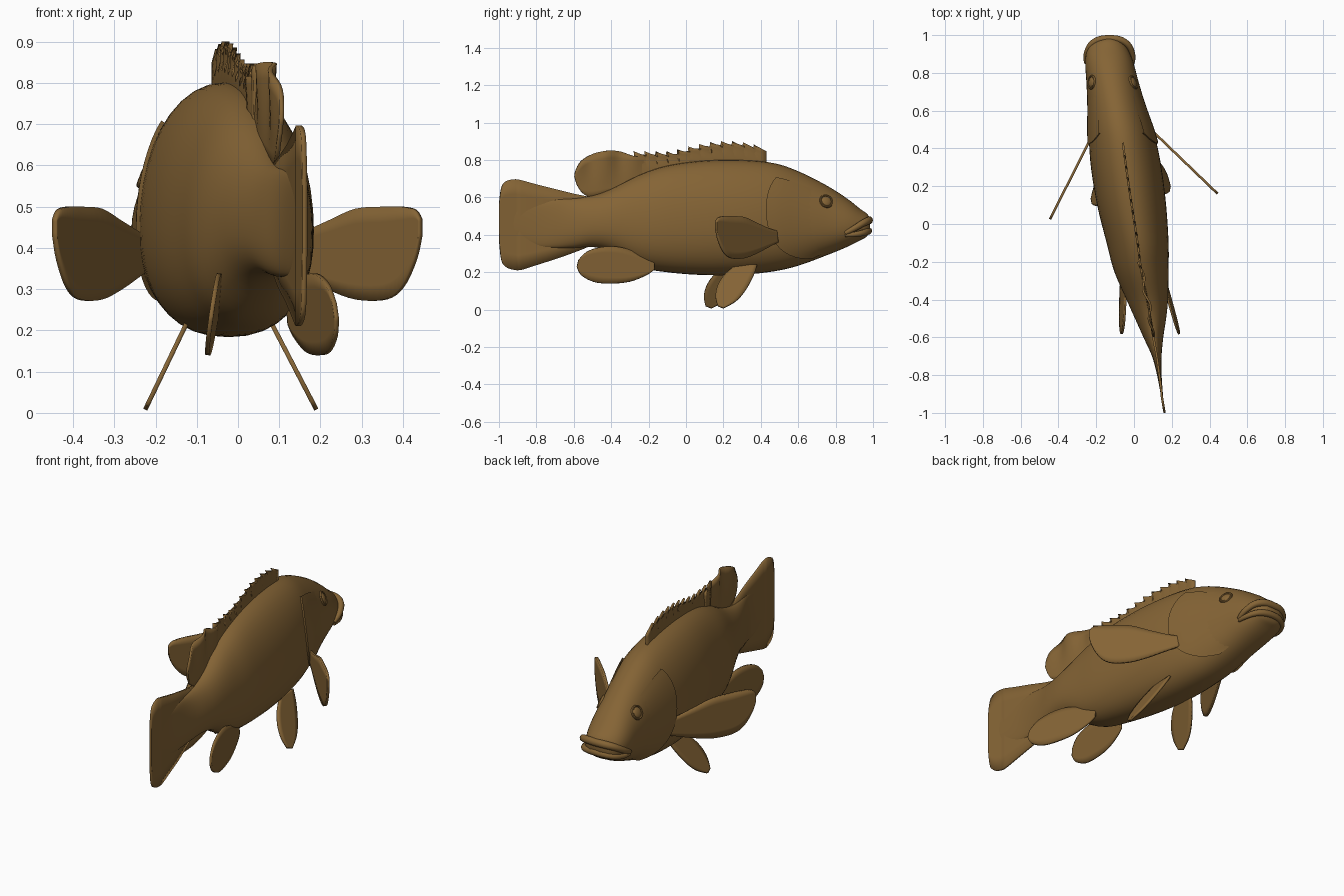
import bpy, bmesh, math
from mathutils import Vector

if "Cube" in bpy.data.objects:
    bpy.data.objects.remove(bpy.data.objects["Cube"])

skin = bpy.data.materials.new("olive_brown_skin")
skin.diffuse_color = (0.235, 0.128, 0.036, 1)
skin.use_nodes = True
skin.node_tree.nodes["Principled BSDF"].inputs["Base Color"].default_value = skin.diffuse_color


def smooth(pts, n):
    """Catmull-Rom resampling of a list of tuples."""
    out = []
    for i in range(len(pts) - 1):
        p0, p1 = pts[max(i - 1, 0)], pts[i]
        p2, p3 = pts[i + 1], pts[min(i + 2, len(pts) - 1)]
        for k in range(n):
            t = k / n
            out.append(tuple(
                0.5 * (2 * b + (c - a) * t + (2 * a - 5 * b + 4 * c - d) * t * t
                       + (3 * b - a - 3 * c + d) * t ** 3)
                for a, b, c, d in zip(p0, p1, p2, p3)))
    return out + [tuple(pts[-1])]


def finish(name, bm, angle=40):
    bmesh.ops.recalc_face_normals(bm, faces=bm.faces)
    me = bpy.data.meshes.new(name)
    bm.to_mesh(me)
    bm.free()
    me.materials.append(skin)
    ob = bpy.data.objects.new(name, me)
    bpy.context.collection.objects.link(ob)
    bpy.ops.object.select_all(action='DESELECT')
    ob.select_set(True)
    bpy.context.view_layer.objects.active = ob
    bpy.ops.object.shade_smooth_by_angle(angle=math.radians(angle))
    return ob


def grid(name, rows, closed=False, caps=False, thick=0):
    """Skin rows of points with quads."""
    bm = bmesh.new()
    vs = [[bm.verts.new(p) for p in r] for r in rows]
    m = len(rows[0])
    for a, b in zip(vs, vs[1:]):
        for j in range(m if closed else m - 1):
            k = (j + 1) % m
            bm.faces.new((a[j], a[k], b[k], b[j]))
    if caps:
        bm.faces.new(vs[0])
        bm.faces.new(vs[-1])
    ob = finish(name, bm)
    if thick:
        mod = ob.modifiers.new("thickness", 'SOLIDIFY')
        mod.thickness = thick
        mod.offset = 0
    return ob


def fin(name, pairs, place, thick=0.01, n=6):
    """Strip of (y, z) edge pairs placed in space by a function."""
    rows = []
    for ya, za, yb, zb in pairs:
        rows.append([place(ya + (yb - ya) * k / n, za + (zb - za) * k / n)
                     for k in range(n + 1)])
    return grid(name, rows, thick=thick)


# body stations: y, left x, right x, bottom z, top z
STATIONS = smooth([
    (.985, -.17, -.09, .425, .49), (.965, -.215, -.06, .39, .515),
    (.93, -.245, -.035, .37, .54), (.86, -.258, -.005, .335, .595),
    (.75, -.252, .025, .29, .665), (.6, -.245, .07, .235, .74),
    (.47, -.24, .11, .205, .783), (.3, -.228, .145, .187, .80),
    (.1, -.195, .17, .185, .797), (-.1, -.145, .183, .2, .77),
    (-.25, -.105, .183, .23, .72), (-.4, -.04, .18, .31, .645),
    (-.5, .005, .17, .335, .61), (-.6, .05, .155, .33, .595),
    (-.7, .095, .146, .33, .59), (-.8, .122, .146, .34, .57),
    (-.95, .15, .157, .4, .55)], 5)


def station(y):
    for a, b in zip(STATIONS, STATIONS[1:]):
        if a[0] >= y >= b[0]:
            t = (a[0] - y) / (a[0] - b[0])
            return [p + (q - p) * t for p, q in zip(a, b)]
    return STATIONS[0] if y > 0 else STATIONS[-1]


def skin_point(y, ang):
    """Point on the body; angle 0 is the right side, 90 the back."""
    _, xl, xr, zb, zt = station(y)
    zm = zb + .43 * (zt - zb)
    c, s = math.cos(ang), math.sin(ang)
    e = 1.0 if s > 0 else .87
    x = math.copysign(abs(c) ** e, c) * (xr - xl) / 2
    z = math.copysign(abs(s) ** e, s) * (zt - zm if s > 0 else zm - zb)
    return Vector(((xl + xr) / 2 + x, y, zm + z))


def skin_normal(y, ang):
    du = skin_point(y + .01, ang) - skin_point(y - .01, ang)
    dv = skin_point(y, ang + .02) - skin_point(y, ang - .02)
    return dv.cross(du).normalized() * -1


def axis_x(y):
    s = station(y)
    return (s[1] + s[2]) / 2


SEG = 40
grid("body", [[skin_point(s[0], 2 * math.pi * k / SEG) for k in range(SEG)]
              for s in STATIONS], closed=True, caps=True)


def outward(y, ang):
    n = skin_normal(y, ang)
    p = skin_point(y, ang) - Vector((axis_x(y), y, .47))
    return n if n.dot(p) > 0 else -n


# gill covers: raised plates that follow the head
for side, label in ((1, "right"), (-1, "left")):
    rows = []
    for i in range(21):
        a = math.radians(-62 + 112 * i / 20)
        edge = .425 + .17 * ((a - .25) / 1.1) ** 2
        ang = a if side > 0 else math.pi - a
        row = []
        for y, off in [(edge + .004, -.006), (edge, .009)] + [
                (edge + (.76 - edge) * k / 8, .009 - .013 * k / 8) for k in range(1, 9)]:
            row.append(skin_point(y, ang) + outward(y, ang) * off)
        rows.append(row)
    grid(label + "_gill_cover", rows)

# eyes: flattened ball inside a raised ring
for side, label in ((1, "right"), (-1, "left")):
    a = min((math.radians(d) for d in range(0, 80)),
            key=lambda t: abs(skin_point(.75, t).z - .58))
    ang = a if side > 0 else math.pi - a
    pos, nor = skin_point(.75, ang), outward(.75, ang)
    rot = nor.to_track_quat('Z', 'Y')
    bm = bmesh.new()
    bmesh.ops.create_uvsphere(bm, u_segments=20, v_segments=10, radius=.029)
    for v in bm.verts:
        v.co = pos + rot @ Vector((v.co.x, v.co.y, v.co.z * .4))
    finish(label + "_eye", bm)
    rings = []
    for i in range(25):
        t = 2 * math.pi * i / 24
        rings.append([pos + rot @ Vector((
            (.033 + .006 * math.cos(u)) * math.cos(t),
            (.033 + .006 * math.cos(u)) * math.sin(t),
            .008 * math.sin(u))) for u in [math.pi * k / 4 for k in range(8)]])
    grid(label + "_eye_ring", rings, closed=True)


# lips: tubes bent around the snout
def lip(name, half, radius):
    pts = half + [(-.26 - x, y, z) for x, y, z in half[-2::-1]]
    path = [Vector(p) for p in smooth(pts, 5)]
    rows = []
    for i, p in enumerate(path):
        d = (path[min(i + 1, len(path) - 1)] - path[max(i - 1, 0)]).normalized()
        u = d.cross(Vector((0, 0, 1))).normalized()
        w = u.cross(d)
        r = radius * (.45 + .55 * math.sin(math.pi * i / (len(path) - 1)) ** .6)
        rows.append([p + (u * math.cos(t) + w * math.sin(t) * 1.1) * r
                     for t in [math.pi * k / 5 for k in range(10)]])
    grid(name, rows, closed=True, caps=True)


lip("upper_lip", [(-.254, .85, .408), (-.252, .9, .435), (-.228, .948, .463),
                  (-.185, .975, .476), (-.13, .981, .478)], .019)
lip("lower_lip", [(-.252, .85, .398), (-.246, .9, .402), (-.224, .945, .41),
                  (-.183, .97, .418), (-.13, .978, .421)], .017)

# spiny front part of the back fin
pairs = []
TEETH = 12
for i in range(TEETH):
    for f, h in ((0, 0), (.6, .008), (.85, .022)):
        y = .43 - .7 * (i + f) / TEETH
        s = (.43 - y) / .7
        ridge = .825 + .06 * math.sin(math.pi * min(1, s * 1.25 + .12)) * (1 - .3 * s)
        lean = y - .018 if h > .01 else y
        pairs.append((y, station(y)[4] - .03, lean, ridge + h))
fin("spiny_back_fin", pairs, lambda y, z: (axis_x(y), y, z), .011)

# soft rear lobe of the back fin
lobe = smooth([(-.2, .7, -.2, .815), (-.28, .67, -.28, .822), (-.35, .63, -.35, .845),
               (-.42, .61, -.42, .85), (-.49, .595, -.5, .832), (-.525, .605, -.56, .795),
               (-.56, .63, -.59, .745), (-.585, .67, -.597, .71)], 4)
fin("soft_back_fin", lobe,
    lambda y, z: (axis_x(y) + .012 * math.sin(y * 40) * max(0, z - .65) * 5, y, z), .011)

# tail fin
tail = smooth([(y, a, y, b) for y, a, b in (
    (-.5, .345, .6), (-.6, .305, .62), (-.7, .27, .645), (-.8, .238, .67),
    (-.88, .213, .692), (-.92, .213, .697), (-.965, .23, .685),
    (-.988, .27, .65), (-1.0, .38, .56))], 4)
fin("tail_fin", tail,
    lambda y, z: (axis_x(y) if y > -.9 else .145 + (-.9 - y) * .17, y, z), .012)

# paired side fins
side_fin = smooth([(0, .36, 0, .42), (.15, .335, .15, .435), (.35, .3, .35, .465),
                   (.55, .275, .55, .495), (.75, .275, .75, .5), (.87, .305, .87, .5),
                   (.96, .37, .96, .492), (1, .43, 1, .47)], 4)
for label, (x0, y0), (x1, y1) in (("right", (.1, .49), (.443, .16)),
                                  ("left", (-.2, .51), (-.445, .025))):
    fin(label + "_side_fin", side_fin,
        lambda t, z: (x0 + (x1 - x0) * t, y0 + (y1 - y0) * t, z), .013)

# paired belly fins
belly = smooth([(.38, .24, .27, .24), (.36, .18, .21, .19), (.315, .1, .17, .13),
                (.265, .045, .158, .07), (.2, .008, .17, .02)], 4)
for label, x0, slope, shift in (("right", .085, .52, 0), ("left", -.128, -.48, -.055)):
    fin(label + "_belly_fin", belly,
        lambda y, z: (x0 + (.21 - z) * slope, y + shift * (1 + (.2 - z)), z), .011)

# paired rear lower fins
rear = smooth([(-.17, .215, -.17, .25), (-.21, .185, -.21, .27), (-.3, .15, -.28, .31),
               (-.4, .14, -.36, .335), (-.49, .148, -.45, .335), (-.56, .185, -.53, .31),
               (-.583, .23, -.575, .265)], 4)
fin("right_rear_lower_fin", rear,
    lambda y, z: (.125 + (-.18 - y) * .28 + (.25 - z) * .08, y, z), .011)
fin("left_rear_lower_fin", rear,
    lambda y, z: (-.045 - (.34 - z) * .14 + (y + .4) * .03, y, z), .011)
